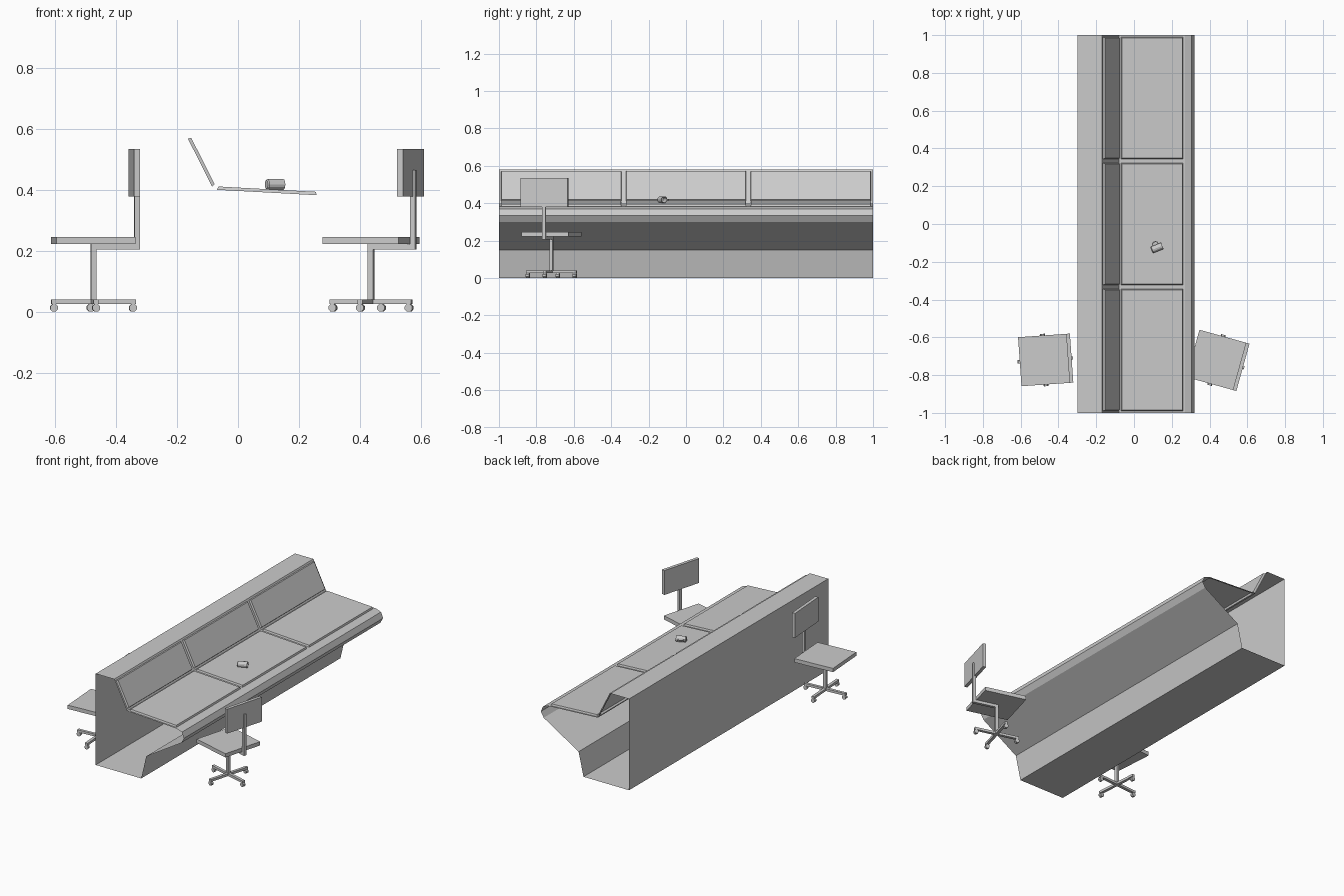
import bpy, bmesh, math
from mathutils import Matrix, Vector

if "Cube" in bpy.data.objects:
    bpy.data.objects.remove(bpy.data.objects["Cube"])

grey = bpy.data.materials.new("neutral_grey")
grey.diffuse_color = (0.6, 0.6, 0.6, 1)
grey.use_nodes = True
grey.node_tree.nodes["Principled BSDF"].inputs["Base Color"].default_value = grey.diffuse_color


def finish(name, bm, matrix=Matrix()):
    me = bpy.data.meshes.new(name)
    bm.to_mesh(me)
    bm.free()
    me.materials.append(grey)
    ob = bpy.data.objects.new(name, me)
    ob.matrix_world = matrix
    bpy.context.collection.objects.link(ob)
    return ob


def add_box(bm, x, y, z):
    """Box between (min, max) pairs."""
    c = [(a + b) / 2 for a, b in (x, y, z)]
    s = [b - a for a, b in (x, y, z)]
    bmesh.ops.create_cube(bm, size=1, matrix=Matrix.Translation(c) @ Matrix.Diagonal((*s, 1)))


def box(name, x, y, z, matrix):
    bm = bmesh.new()
    add_box(bm, x, y, z)
    return finish(name, bm, matrix)


# Console: open-ended shell swept along y, with raised screen and desk panels
profile = [(-.30, 0), (.02, 0), (.055, .15), (.30, .30), (.32, .335), (.305, .37),
           (.27, .383), (-.08, .402), (-.17, .58), (-.30, .58)]
DESK, SCREEN = 6, 7
bm = bmesh.new()
rows = [[bm.verts.new((x, y, z)) for x, z in profile] for y in (-1, -1 / 3, 1 / 3, 1)]
panels = []
for a, b in zip(rows, rows[1:]):
    for i in range(len(profile)):
        j = (i + 1) % len(profile)
        f = bm.faces.new((a[i], b[i], b[j], a[j]))
        if i in (DESK, SCREEN):
            panels.append(f)
bm.normal_update()
bmesh.ops.inset_individual(bm, faces=panels, thickness=.016, depth=0)
bmesh.ops.inset_individual(bm, faces=panels, thickness=.005, depth=.011)
finish("console", bm)


# Swivel chair, backrest towards local +x
def chair(side, x, y, angle):
    m = Matrix.Translation((x, y, 0)) @ Matrix.Rotation(math.radians(angle), 4, 'Z')
    w = .009
    box(side + "_seat", (-.13, .13), (-.13, .13), (.223, .247), m)
    box(side + "_backrest", (.125, .145), (-.13, .13), (.38, .535), m)
    # Post and cross base
    box(side + "_post", (-w, w), (-w, w), (.04, .206), m)
    bm = bmesh.new()
    add_box(bm, (-.139, .139), (-w, w), (.026, .041))
    add_box(bm, (-w, w), (-.139, .139), (.026, .041))
    finish(side + "_base", bm, m)
    # L-shaped back support
    bm = bmesh.new()
    add_box(bm, (-w, .152), (-w, w), (.205, .223))
    add_box(bm, (.135, .152), (-w, w), (.223, .467))
    finish(side + "_back_support", bm, m)
    # Casters
    bm = bmesh.new()
    for cx, cy in ((.13, 0), (-.13, 0), (0, .13), (0, -.13)):
        bmesh.ops.create_cone(bm, cap_ends=True, segments=8, radius1=.0135, radius2=.0135, depth=.018,
                              matrix=Matrix.Translation((cx, cy, .0135)) @ Matrix.Rotation(math.pi / 2, 4, 'X')
                              @ Matrix.Rotation(math.pi / 8, 4, 'Z'))
    finish(side + "_casters", bm, m)


chair("left_chair", -.475, -.72, 4)
chair("right_chair", .437, -.72, -15.5)

# Mug lying on its side on the desk: lathe rings of (radius, distance along axis)
mug = Matrix.Translation((.121, -.127, .419)) @ Matrix.Rotation(math.radians(22), 4, 'Z')
bm = bmesh.new()
N = 12
rings = []
for r, d in ((.014, -.03), (.018, -.026), (.018, .03), (.015, .03), (.015, -.024)):
    rings.append([bm.verts.new((d, r * math.cos(2 * math.pi * k / N), r * math.sin(2 * math.pi * k / N)))
                  for k in range(N)])
for a, b in zip(rings, rings[1:]):
    for k in range(N):
        bm.faces.new((a[k], a[(k + 1) % N], b[(k + 1) % N], b[k]))
bm.faces.new(rings[0])
bm.faces.new(rings[-1])
bmesh.ops.recalc_face_normals(bm, faces=bm.faces)
finish("mug", bm, mug)

# Mug handle: square-section loop
bm = bmesh.new()
path = [(-.018, .015), (-.015, .031), (-.006, .037), (.006, .037), (.015, .031), (.018, .015)]
prev = None
for x, y in path:
    out = Vector((x, y - .015)).normalized() * .005
    ring = [bm.verts.new(p) for p in ((x, y, -.004), (x, y, .004),
                                      (x - out.x, y - out.y, .004), (x - out.x, y - out.y, -.004))]
    if prev:
        for k in range(4):
            bm.faces.new((prev[k], prev[(k + 1) % 4], ring[(k + 1) % 4], ring[k]))
    prev = ring
bmesh.ops.holes_fill(bm, edges=bm.edges)
bmesh.ops.recalc_face_normals(bm, faces=bm.faces)
finish("mug_handle", bm, mug)
